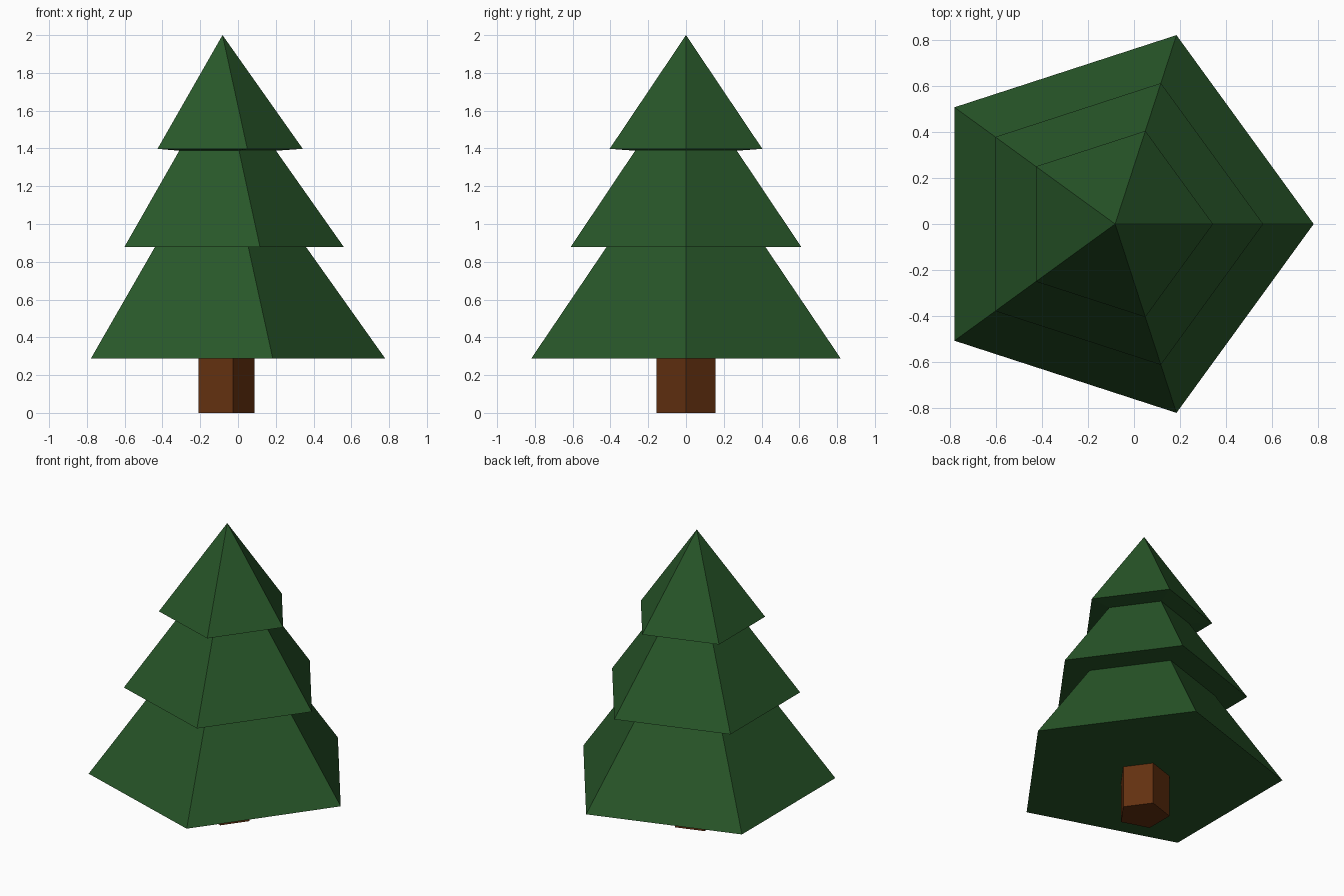
import bpy, bmesh, math

if "Cube" in bpy.data.objects:
    bpy.data.objects.remove(bpy.data.objects["Cube"])

AXIS_X = -0.082   # the pentagon axis sits left of the bounding-box centre
SIDES = 5


def material(name, rgb):
    m = bpy.data.materials.new(name)
    m.diffuse_color = (*rgb, 1.0)
    m.use_nodes = True
    m.node_tree.nodes["Principled BSDF"].inputs["Base Color"].default_value = m.diffuse_color
    return m


def lathe(name, profile, mat, cx):
    """Five-sided flat-shaded solid from (radius, z) points; radius 0 is a tip."""
    bm = bmesh.new()
    rings = []
    for r, z in profile:
        if r == 0:
            rings.append([bm.verts.new((cx, 0, z))] * SIDES)
        else:
            rings.append([bm.verts.new((cx + r * math.cos(i * math.tau / SIDES),
                                        r * math.sin(i * math.tau / SIDES), z))
                          for i in range(SIDES)])
    for low, high in zip(rings, rings[1:]):
        for i in range(SIDES):
            j = (i + 1) % SIDES
            quad = [low[i], low[j], high[j], high[i]]
            bm.faces.new(list(dict.fromkeys(quad)))
    # flat caps
    bm.faces.new(rings[0][::-1])
    if profile[-1][0] > 0:
        bm.faces.new(rings[-1])
    bmesh.ops.recalc_face_normals(bm, faces=bm.faces)
    me = bpy.data.meshes.new(name)
    bm.to_mesh(me)
    bm.free()
    me.materials.append(mat)
    ob = bpy.data.objects.new(name, me)
    bpy.context.collection.objects.link(ob)
    return ob


green = material("pine green", (0.021, 0.094, 0.022))
brown = material("bark brown", (0.125, 0.030, 0.005))

# Three stepped foliage tiers in one silhouette
lathe("foliage", [(0.862, 0.287), (0.443, 0.877),
                  (0.643, 0.877), (0.283, 1.388),
                  (0.425, 1.398), (0, 2.0)], green, AXIS_X)

# Trunk
lathe("trunk", [(0.163, 0), (0.163, 0.287)], brown, -0.076)
